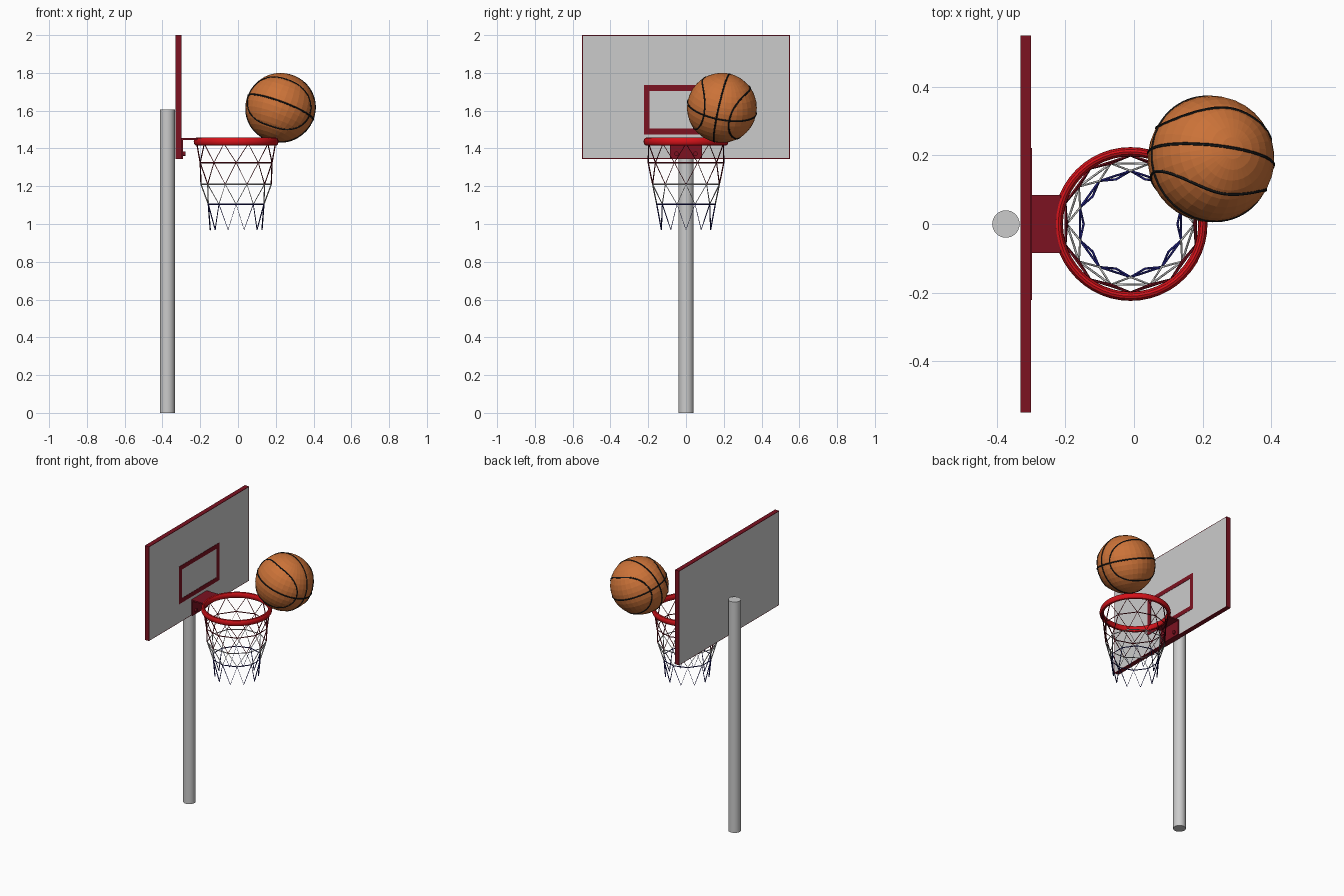
import bpy
import bmesh
from math import sin, cos, pi, radians
from mathutils import Vector, Matrix

if "Cube" in bpy.data.objects:
    bpy.data.objects.remove(bpy.data.objects["Cube"])


def material(name, rgb):
    m = bpy.data.materials.new(name)
    m.diffuse_color = (*rgb, 1)
    m.use_nodes = True
    m.node_tree.nodes["Principled BSDF"].inputs["Base Color"].default_value = m.diffuse_color
    return m


DARK_RED = material("dark_red", (0.2, 0.006, 0.015))
RED = material("bright_red", (0.65, 0.006, 0.01))
WHITE = material("white_cord", (0.75, 0.75, 0.75))
BLUE = material("blue_cord", (0.015, 0.015, 0.2))
ORANGE = material("ball_orange", (0.6, 0.17, 0.04))
BLACK = material("seam_black", (0.01, 0.01, 0.01))


def finish(name, mat=None, smooth=False):
    ob = bpy.context.object
    ob.name = name
    if mat:
        ob.data.materials.append(mat)
    if smooth:
        bpy.ops.object.shade_smooth_by_angle()
    return ob


def box(name, x, y, z, mat=None):
    """Box from (min, max) ranges."""
    c = [(r[0] + r[1]) / 2 for r in (x, y, z)]
    bpy.ops.mesh.primitive_cube_add(size=1, location=c)
    ob = finish(name, mat)
    ob.data.transform(Matrix.Diagonal((x[1] - x[0], y[1] - y[0], z[1] - z[0], 1)))
    return ob


def cords(name, paths, radius, mat, res=0):
    """Tubes along (points, closed) paths, as one mesh."""
    cu = bpy.data.curves.new(name, 'CURVE')
    cu.dimensions = '3D'
    cu.bevel_depth = radius
    cu.bevel_resolution = res
    cu.use_fill_caps = True
    for pts, closed in paths:
        sp = cu.splines.new('POLY')
        sp.points.add(len(pts) - 1)
        for p, v in zip(sp.points, pts):
            p.co = (*v, 1)
        sp.use_cyclic_u = closed
    ob = bpy.data.objects.new(name, cu)
    bpy.context.collection.objects.link(ob)
    bpy.ops.object.select_all(action='DESELECT')
    ob.select_set(True)
    bpy.context.view_layer.objects.active = ob
    bpy.ops.object.convert(target='MESH')
    finish(name, mat, res > 0)


# Pole
bpy.ops.mesh.primitive_cylinder_add(vertices=32, radius=0.04, depth=1.605,
                                    location=(-0.374, 0, 0.8025))
finish("pole", None, True)

# Backboard panel with thin red edging
X0, X1, T = -0.332, -0.3, 0.004
box("backboard", (X0, X1), (-0.55 + T, 0.55 - T), (1.345 + T, 2 - T))
for z in (1.345, 2 - T):
    box("board_edge", (X0, X1), (-0.55, 0.55), (z, z + T), DARK_RED)
for y in (-0.55, 0.55 - T):
    box("board_edge", (X0, X1), (y, y + T), (1.345 + T, 2 - T), DARK_RED)

# Target square
F = (X1 - 0.001, X1 + 0.002)
for z in (1.475, 1.705):
    box("target_bar", F, (-0.222, 0.222), (z, z + 0.03), DARK_RED)
for y in (-0.222, 0.192):
    box("target_side", F, (y, y + 0.03), (1.505, 1.705), DARK_RED)

# Bracket: back plate, top plate and bolts
box("bracket_plate", (X1, -0.29), (-0.085, 0.085), (1.345, 1.445), DARK_RED)
box("bracket_top", (X1, -0.215), (-0.085, 0.085), (1.445, 1.454), DARK_RED)
for y in (-0.05, 0.05):
    bpy.ops.mesh.primitive_cylinder_add(vertices=12, radius=0.012, depth=0.012,
                                        location=(-0.285, y, 1.372),
                                        rotation=(0, pi / 2, 0))
    finish("bolt", DARK_RED)

# Rim: torus stretched in height
CX = -0.01
bpy.ops.mesh.primitive_torus_add(major_segments=48, minor_segments=12,
                                 major_radius=0.211, minor_radius=0.0135,
                                 location=(CX, 0, 1.436))
rim = finish("rim", RED, True)
rim.data.transform(Matrix.Diagonal((1, 1, 1.55, 1)))

# Net: ten cords per level, levels staggered by half a step
N = 10
LEVELS = [(0.208, 1.425), (0.2, 1.325), (0.186, 1.21), (0.155, 1.105), (0.137, 0.97)]


def node(level, k):
    r, z = LEVELS[level]
    a = 2 * pi * (k + (0.5 if level % 2 else 0)) / N
    return Vector((CX + r * cos(a), r * sin(a), z))


def zigzag(level):
    pts = []
    for k in range(N):
        first, second = (level, level + 1) if level % 2 == 0 else (level + 1, level)
        pts += [node(first, k), node(second, k)]
    return pts, True


def hoop(level):
    return [node(level, k) for k in range(N)], True


cords("net_upper", [zigzag(0), zigzag(1), hoop(1)], 0.0034, DARK_RED)
cords("net_middle", [hoop(2), zigzag(2)], 0.0034, WHITE)
cords("net_lower", [hoop(3), zigzag(3)], 0.0034, BLUE)

# Ball, with its own tilted axes
C, R = Vector((0.225, 0.19, 1.615)), 0.185
side = Vector((0.096, 0.955, -0.216)).normalized()
up = Vector((0.325, 0.176, 0.862))
up = (up - side * up.dot(side)).normalized()
cross = side.cross(up)
bpy.ops.mesh.primitive_uv_sphere_add(segments=32, ring_count=18, radius=R)
ball = finish("ball", ORANGE)
ball.data.transform(Matrix((cross, side, -up)).transposed().to_4x4())
ball.location = C

# Ball seams: two great circles and an oval on each side
STEPS = 64
angles = [2 * pi * i / STEPS for i in range(STEPS)]


def oval(sign):
    pts = []
    for t in angles:
        p = radians(46 + 22 * sin(t) ** 2)
        d = side * cos(p) * sign + (up * cos(t) + cross * sin(t)) * sin(p)
        pts.append(C + d * (R - 0.002))
    return pts, True


def circle(a, b):
    return [C + (a * cos(t) + b * sin(t)) * (R - 0.002) for t in angles], True


cords("ball_seams", [circle(up, cross), circle(side, cross), oval(1), oval(-1)],
      0.005, BLACK, 1)
